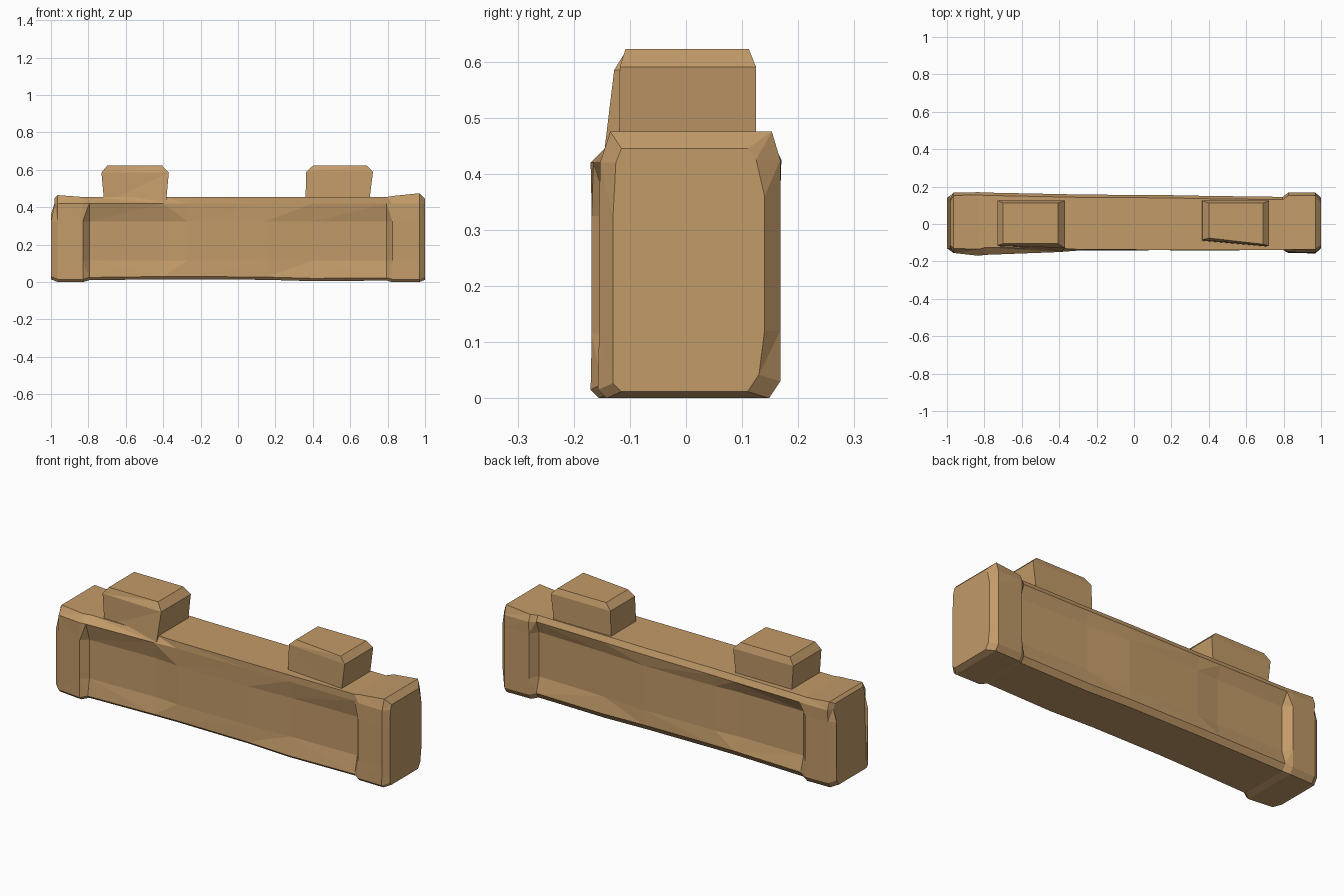
import bpy, bmesh

stone = bpy.data.materials.new("tan_stone")
stone.diffuse_color = (0.54, 0.325, 0.14, 1)


def loft(name, rings):
    """Skin a closed solid through rings of equal point count, flat triangles."""
    bm = bmesh.new()
    vs = [[bm.verts.new(p) for p in ring] for ring in rings]
    n = len(vs[0])
    for a, b in zip(vs, vs[1:]):
        for i in range(n):
            j = (i + 1) % n
            bm.faces.new((a[i], a[j], b[j], b[i]))
    bm.faces.new(vs[0])
    bm.faces.new(vs[-1])
    bmesh.ops.triangulate(bm, faces=bm.faces[:])
    bmesh.ops.recalc_face_normals(bm, faces=bm.faces[:])
    me = bpy.data.meshes.new(name)
    bm.to_mesh(me)
    bm.free()
    me.materials.append(stone)
    ob = bpy.data.objects.new(name, me)
    bpy.context.collection.objects.link(ob)
    return ob


# Wall with thicker end posts and recessed panels.
# x, bottom z, top z, front depth low/panel/lip, front top inset, back depth low/panel/lip
sections = [
    (-1.00, 0.015, 0.45, 0.13, 0.13, 0.125, 0.01, 0.14, 0.14, 0.14),
    (-0.965, 0.00, 0.465, 0.155, 0.155, 0.155, 0.025, 0.165, 0.165, 0.168),
    (-0.83, 0.00, 0.455, 0.17, 0.168, 0.17, 0.035, 0.168, 0.168, 0.17),
    (-0.795, 0.01, 0.455, 0.15, 0.135, 0.165, 0.04, 0.155, 0.13, 0.168),
    (-0.40, 0.015, 0.455, 0.145, 0.125, 0.15, 0.02, 0.15, 0.13, 0.16),
    (-0.27, 0.015, 0.455, 0.142, 0.135, 0.14, 0.003, 0.15, 0.14, 0.157),
    (0.15, 0.012, 0.455, 0.14, 0.135, 0.138, 0.0, 0.15, 0.145, 0.155),
    (0.40, 0.005, 0.455, 0.142, 0.122, 0.138, 0.0, 0.147, 0.13, 0.15),
    (0.795, 0.008, 0.455, 0.138, 0.115, 0.138, 0.0, 0.145, 0.12, 0.145),
    (0.825, 0.00, 0.46, 0.155, 0.152, 0.15, 0.015, 0.165, 0.165, 0.168),
    (0.97, 0.00, 0.475, 0.157, 0.155, 0.153, 0.018, 0.168, 0.168, 0.168),
    (1.00, 0.012, 0.445, 0.13, 0.13, 0.125, 0.01, 0.13, 0.14, 0.125),
]
rings = []
for x, z0, zt, fl, fm, ft, fi, bl, bk, bt in sections:
    xt = -0.98 if x == -1 else x          # left end leans inward at the top
    rings.append([
        (x, -fl + 0.015, z0), (x, -fl, z0 + 0.015), (x, -fm, 0.115),
        (x, -fm, 0.325), (xt, -ft, 0.42), (xt, -ft + fi, zt),
        (xt, bt - 0.015, zt), (xt, bt, 0.425), (x, bk, 0.36),
        (x, bk, 0.12), (x, bl, z0 + 0.03), (x, bl - 0.02, z0)])
loft("wall", rings)


def block(name, levels):
    """Chipped block: each level is z, left x, right x, front-left y, front-right y, back y."""
    loft(name, [[(l, fl, z), (r, fr, z), (r, b, z), (l, b, z)]
                for z, l, r, fl, fr, b in levels])


# Two battlement blocks on top of the wall
block("left_battlement", [
    (0.42, -0.715, -0.385, -0.12, -0.148, 0.12),
    (0.585, -0.73, -0.37, -0.115, -0.128, 0.125),
    (0.622, -0.70, -0.405, -0.105, -0.105, 0.112)])
block("right_battlement", [
    (0.42, 0.36, 0.70, -0.09, -0.12, 0.125),
    (0.59, 0.365, 0.722, -0.085, -0.118, 0.125),
    (0.622, 0.40, 0.69, -0.075, -0.108, 0.112)])
